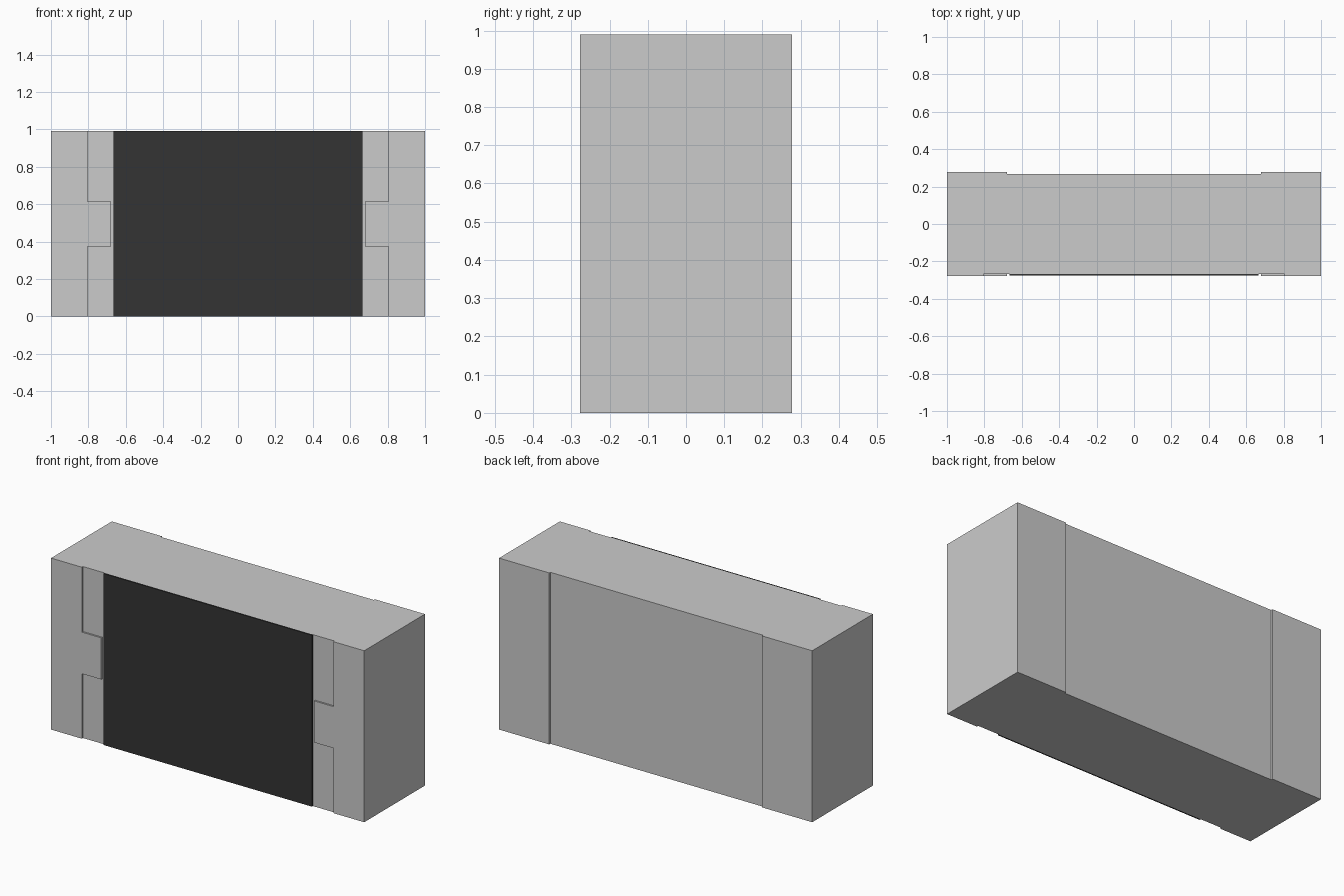
import bpy
import bmesh

if "Cube" in bpy.data.objects:
    bpy.data.objects.remove(bpy.data.objects["Cube"])

H = 0.99          # overall height
D = 0.277         # half depth across the raised terminals
R = 0.267         # half depth of the recessed body faces
TAB, EDGE = 0.68, 0.804   # inner terminal limits: tab and main strip
Z0, Z1 = 0.375, 0.615     # tab height range


def prism(name, outline, y0, y1):
    """Extrude an x-z outline from y0 to y1."""
    bm = bmesh.new()
    face = bm.faces.new([bm.verts.new((x, y0, z)) for x, z in outline])
    ext = bmesh.ops.extrude_face_region(bm, geom=[face])
    verts = [g for g in ext["geom"] if isinstance(g, bmesh.types.BMVert)]
    bmesh.ops.translate(bm, verts=verts, vec=(0, y1 - y0, 0))
    bmesh.ops.recalc_face_normals(bm, faces=bm.faces)
    mesh = bpy.data.meshes.new(name)
    bm.to_mesh(mesh)
    bm.free()
    obj = bpy.data.objects.new(name, mesh)
    bpy.context.collection.objects.link(obj)
    return obj


def rect(half, z0, z1):
    return [(-half, z0), (half, z0), (half, z1), (-half, z1)]


# Block with wraparound end terminals
body = prism("chip_body_with_terminals", rect(1, 0, H), -D, D)

# Front recess leaves a T-shaped terminal at each end
right = [(EDGE, -0.1), (EDGE, Z0), (TAB, Z0), (TAB, Z1), (EDGE, Z1), (EDGE, H + 0.1)]
left = [(-x, z) for x, z in reversed(right)]
cutters = [
    prism("front_recess_cutter", right + left, -D - 0.1, -R),
    prism("back_recess_cutter", rect(TAB, -0.1, H + 0.1), R, D + 0.1),
]
for cutter in cutters:
    cutter.hide_render = True
    mod = body.modifiers.new(cutter.name, 'BOOLEAN')
    mod.operation = 'DIFFERENCE'
    mod.solver = 'EXACT'
    mod.object = cutter

# Bake the recesses and drop the cutters
bpy.context.view_layer.update()
baked = bpy.data.meshes.new_from_object(
    body.evaluated_get(bpy.context.evaluated_depsgraph_get()))
body.modifiers.clear()
body.data = baked
for cutter in cutters:
    bpy.data.objects.remove(cutter)

# Dark coating on the front
coating = prism("front_coating", rect(0.665, 0, H), -0.276, -R)
dark = bpy.data.materials.new("dark_coating")
dark.diffuse_color = (0.033, 0.033, 0.033, 1)
dark.use_nodes = True
dark.node_tree.nodes["Principled BSDF"].inputs["Base Color"].default_value = dark.diffuse_color
coating.data.materials.append(dark)
